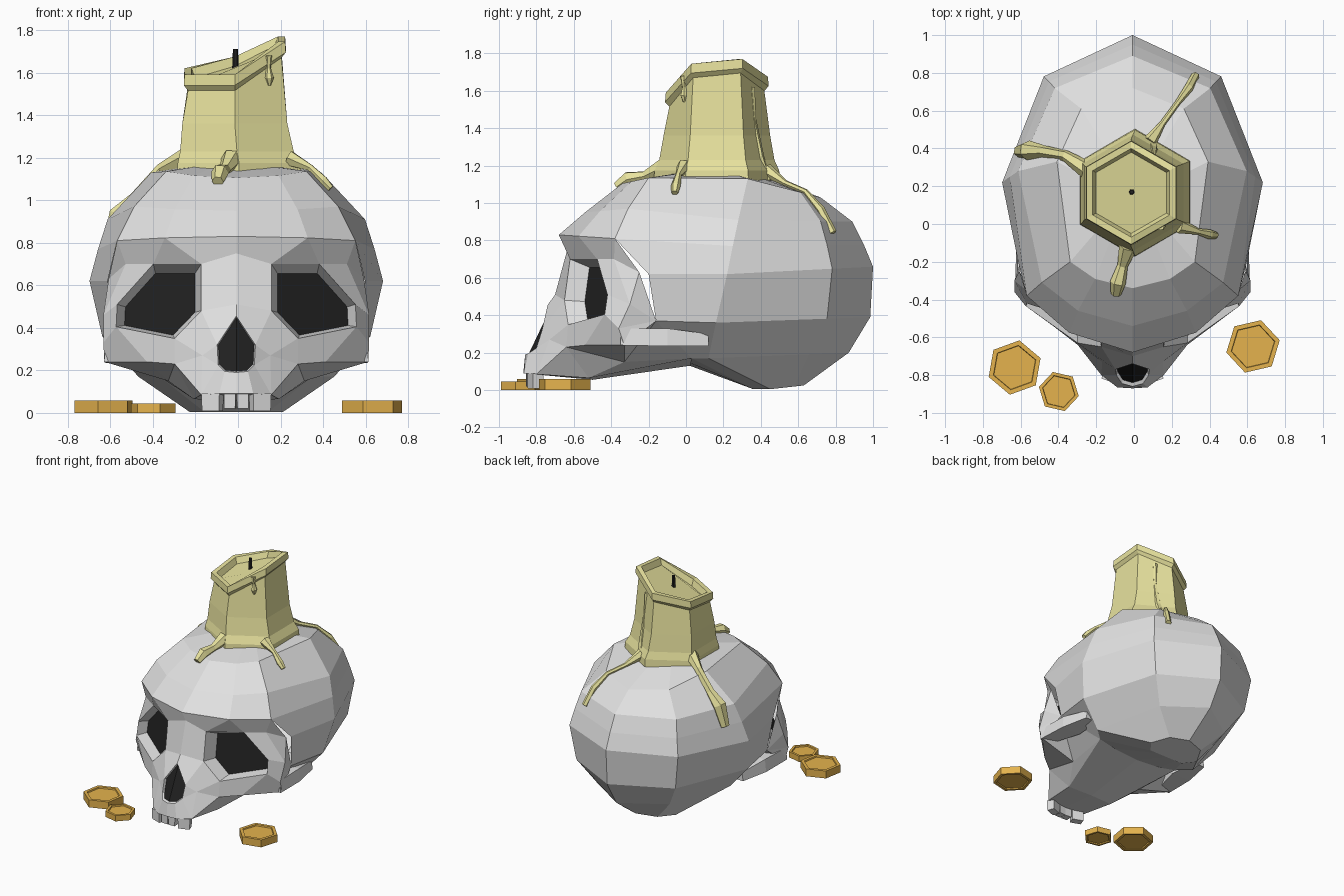
import bpy, bmesh, math
from mathutils import Vector
from mathutils.bvhtree import BVHTree

if "Cube" in bpy.data.objects:
    bpy.data.objects.remove(bpy.data.objects["Cube"])


def material(name, r, g, b):
    m = bpy.data.materials.new(name)
    m.diffuse_color = (r, g, b, 1)
    m.use_nodes = True
    m.node_tree.nodes["Principled BSDF"].inputs["Base Color"].default_value = m.diffuse_color
    return m


BONE = material("bone grey", 0.75, 0.75, 0.75)
DARK = material("hollow black", 0.015, 0.015, 0.015)
WAX = material("candle wax", 0.80, 0.76, 0.34)
GOLD = material("coin gold", 0.78, 0.45, 0.075)
CX = -0.008  # middle of the skull


def finish(name, bm, *mats):
    bmesh.ops.remove_doubles(bm, verts=bm.verts, dist=0.0005)
    bmesh.ops.recalc_face_normals(bm, faces=bm.faces)
    me = bpy.data.meshes.new(name)
    bm.to_mesh(me)
    bm.free()
    for m in mats:
        me.materials.append(m)
    ob = bpy.data.objects.new(name, me)
    bpy.context.collection.objects.link(ob)
    return ob


def loft(bm, rings):
    """Skin closed rings and cap both ends."""
    loops = [[bm.verts.new(p) for p in r] for r in rings]
    n = len(loops[0])
    for a, b in zip(loops, loops[1:]):
        for i in range(n):
            bm.faces.new((a[i], a[(i + 1) % n], b[(i + 1) % n], b[i]))
    bm.faces.new(loops[0])
    bm.faces.new(loops[-1])


def hexagon(cx, cy, r, z, turn):
    """Six points; z may be one height or six."""
    zs = z if isinstance(z, list) else [z] * 6
    return [(cx + r * math.cos(math.radians(turn + 60 * i)),
             cy + r * math.sin(math.radians(turn + 60 * i)), zs[i]) for i in range(6)]


def tube(bm, pts, radii):
    """Hexagonal tube along a path."""
    pts = [Vector(p) for p in pts]
    rings = []
    for i, p in enumerate(pts):
        t = (pts[min(i + 1, len(pts) - 1)] - pts[max(i - 1, 0)]).normalized()
        side = t.cross(Vector((0.1, 0.05, 1))).normalized()
        up = side.cross(t)
        rings.append([p + radii[i] * (side * math.cos(k * math.pi / 3) + up * math.sin(k * math.pi / 3))
                      for k in range(6)])
    loft(bm, rings)


# ---- cranium: each row is front centre, front side, side, back centre ----
ROWS = [
    ((-.02, 1.165), (.14, .02, 1.165), (.18, .22, 1.165), (.42, 1.14)),
    ((-.34, 1.105), (.33, -.20, 1.135), (.40, .33, 1.13), (.72, 1.03)),
    ((-.54, .95), (.48, -.31, .97), (.605, .28, .91), (.89, .90)),
    ((-.68, .83), (.56, -.38, .81), (.65, .25, .77), (.95, .78)),
    ((-.40, .64), (.605, -.20, .62), (.69, .22, .62), (1.0, .66)),
    ((-.30, .36), (.58, -.16, .37), (.63, .16, .36), (.985, .39)),
    ((.02, .13), (.36, .03, .17), (.46, .12, .17), (.87, .20)),
    ((.36, .005), (.15, .36, .005), (.22, .45, .005), (.63, .025)),
]


def lerp(a, b, t):
    return tuple(p + (q - p) * t for p, q in zip(a, b))


def cranium_ring(row):
    f, fs, s, b = (0, *row[0]), row[1], row[2], (0, *row[3])
    fm = (fs[0] * .6, *lerp(f, fs, .35)[1:])
    bs = (s[0] * .68, *lerp(s, b, .72)[1:])
    half = [f, fm, fs, s, bs, b]
    full = half + [(-x, y, z) for x, y, z in half[-2:0:-1]]
    return [(x + CX, y, z) for x, y, z in full]


bm = bmesh.new()
loft(bm, [cranium_ring(r) for r in ROWS])
bmesh.ops.recalc_face_normals(bm, faces=bm.faces)
surface = BVHTree.FromBMesh(bm)
# open the front, where the face closes it
hidden = [f for f in bm.faces for c in [f.calc_center_median()]
          if abs(c.x - CX) < .49 and c.y < 0 and .1 < c.z < .78]
bmesh.ops.delete(bm, geom=hidden, context='FACES')
finish("cranium", bm, BONE)

# ---- face: named points of one half, mirrored ----
UPPER = dict(
    c0=(0, -.68, .83), c1=(0, -.635, .75), c3=(0, -.70, .51),
    b1=(.336, -.575, .823), b2=(.56, -.38, .81),
    o1=(.165, -.62, .70), o2=(.39, -.475, .70), o3=(.56, -.42, .51),
    o4=(.565, -.435, .405), o5=(.29, -.63, .35), o6=(.165, -.65, .48),
    l0=(.52, -.385, .70), l1=(.60, -.25, .63), l2=(.625, -.30, .46), l3=(.625, -.36, .33))
LOWER = dict(
    z1=(.62, -.33, .24), z2=(.42, -.54, .24), m0=(.16, -.73, .27), m1=(.29, -.64, .23),
    na=(0, -.74, .455), ns=(.09, -.77, .32), nb=(.085, -.80, .225), nc=(.055, -.845, .195),
    nz=(0, -.86, .19), t0=(0, -.87, .09), t1=(.08, -.865, .09), t2=(.165, -.80, .085),
    p0=(0, -.50, .055), p1=(.20, -.52, .065), q=(.32, -.33, .15),
    s0=(0, .02, .13), s1=(.36, .03, .17), h=(.58, -.16, .37))
FACES = """c0 c1 o1 b1/b1 o1 o2/b1 o2 l0 b2/b2 l0 l1/l0 l2 l1/o2 o3 l2 l0/o3 o4 l3 l2
c1 c3 o6 o1/c3 na ns o6/o6 ns m0 o5/ns nb m0/m0 m1 o5/o4 o5 m1 z2/o4 z2 z1 l3
nz t0 t1 nc/nc t1 t2 nb/nb t2 m0/m0 t2 m1/t0 p0 p1 t2 t1/t2 p1 m1/m1 p1 q/m1 q z2
z2 q z1/p0 s0 s1 p1/p1 s1 q/q s1 h/z1 q h/l3 z1 h/l2 l3 h/l1 l2 h"""
P = {**UPPER, **LOWER}
faces = [(f.split(), 0) for f in FACES.replace("\n", "/").split("/")]
# eye socket: smaller copy of the rim, pushed back
eye = ["o%d" % i for i in range(1, 7)]
mid = sum((Vector(P[k]) for k in eye), Vector()) / 6
for k in eye:
    P["i" + k] = tuple(mid + (Vector(P[k]) - mid) * .83 + Vector((-.004, .09, -.014)))
for a, b in zip(eye, eye[1:] + eye[:1]):
    faces.append(([a, b, "i" + b, "i" + a], 0))
faces.append((["i" + k for k in eye], 1))
# nose hollow
nose = ["na", "ns", "nb", "nc", "nz"]
for k in nose:
    x, y, z = P[k]
    P["i" + k] = (x * .93, y + .02, .3 + (z - .3) * .95)
for a, b in zip(nose, nose[1:]):
    faces.append(([a, b, "i" + b, "i" + a], 0))
faces.append((["i" + k for k in nose], 1))

bm = bmesh.new()
for sx in (1, -1):
    vs = {k: bm.verts.new((sx * x + CX, y, z)) for k, (x, y, z) in P.items()}
    for names, mat in faces:
        bm.faces.new([vs[k] for k in names][::sx]).material_index = mat
finish("face", bm, BONE, DARK)

# ---- cheek arches and teeth ----
for sx, side in ((1, "right"), (-1, "left")):
    bm = bmesh.new()
    loft(bm, [[(CX + sx * x, y, z) for x, z in ((x0, z0), (x1, z0), (x1 - .01, z1), (x0, z1))]
              for y, x0, x1, z0, z1 in ((-.35, .52, .622, .24, .33), (-.1, .45, .615, .235, .33),
                                        (.12, .47, .57, .235, .30))])
    finish("cheek_arch_" + side, bm, BONE)
    for label, x, y, w, d, zb, turn in (("front", .029, -.825, .055, .06, .02, 4),
                                        ("side", .112, -.805, .09, .06, .008, 20)):
        bm = bmesh.new()
        c, s = math.cos(math.radians(turn)), math.sin(math.radians(turn))
        base = [(-w / 2, -d / 2), (w / 2, -d / 2), (w / 2, d / 2), (-w / 2, d / 2)]
        loft(bm, [[(CX + sx * (x + k * (u * c - v * s)), y + k * (u * s + v * c), z) for u, v in base]
                  for z, k in ((zb, .94), (.09, 1))])
        finish("tooth_%s_%s" % (label, side), bm, BONE)

# ---- candle with slanted lip and hollow top ----
TOP = [1.77, 1.675, 1.62, 1.59, 1.59, 1.745]
bm = bmesh.new()
cx, cy = -.015, .165
loft(bm, [hexagon(x, cy, r, z, 30) for x, r, z in (
    (.005, .338, 1.12), (.005, .333, 1.175), (-.005, .308, 1.23), (-.015, .285, 1.36),
    (cx, .254, [z - .075 for z in TOP]), (cx, .277, [z - .05 for z in TOP]), (cx, .273, TOP),
    (cx, .235, TOP), (cx, .215, [z - .045 for z in TOP]))])
finish("candle", bm, WAX)

bm = bmesh.new()
loft(bm, [hexagon(-.012, .17, .017, 1.58, 0), hexagon(-.012, .17, .012, 1.71, 0)])
finish("wick", bm, DARK)

# ---- wax drips lying on the cranium ----
DRIPS = {
    "drip_left": ([(-.24, .28), (-.36, .36), (-.48, .385), (-.56, .39), (-.605, .385)], [.05, .03, .032, .052, .035]),
    "drip_back": ([(.08, .43), (.15, .53), (.23, .64), (.29, .72), (.325, .785)], [.04, .016, .015, .024, .022]),
    "drip_right": ([(.24, -.01), (.34, -.04), (.40, -.055), (.435, -.06)], [.04, .017, .026, .018]),
    "drip_front": ([(-.03, -.12), (-.06, -.22), (-.085, -.31), (-.095, -.37)], [.05, .028, .042, .028]),
}
for name, (path, radii) in DRIPS.items():
    pts = []
    for x, y in path:
        hit = surface.ray_cast(Vector((x, y, 3)), Vector((0, 0, -1)))[0]
        pts.append((x, y, (hit.z if hit else 1.0) + .018))
    pts[0] = (pts[0][0], pts[0][1], pts[0][2] + .03)
    bm = bmesh.new()
    tube(bm, pts, radii)
    finish(name, bm, WAX)

# runs hanging down the candle sides
for name, pts, radii in (
        ("run_front", [(.142, -.015, 1.68), (.144, -.01, 1.62), (.147, -.01, 1.575), (.147, -.008, 1.54)],
         [.018, .011, .022, .008]),
        ("run_back", [(.09, .35, 1.62), (.10, .36, 1.45), (.10, .39, 1.25), (.09, .42, 1.12)],
         [.02, .015, .028, .04])):
    bm = bmesh.new()
    tube(bm, pts, radii)
    finish(name, bm, WAX)

# ---- coins with raised rim ----
for name, x, y, r, h, turn in (("coin_right", .63, -.648, .145, .058, 13),
                               ("coin_left", -.632, -.76, .146, .058, 20),
                               ("coin_small", -.398, -.887, .108, .045, 47)):
    bm = bmesh.new()
    loft(bm, [hexagon(x, y, q, z, turn) for q, z in (
        (r * .8, .008), (r * .84, 0), (r, 0), (r, h), (r * .82, h), (r * .80, h - .01))])
    finish(name, bm, GOLD)
